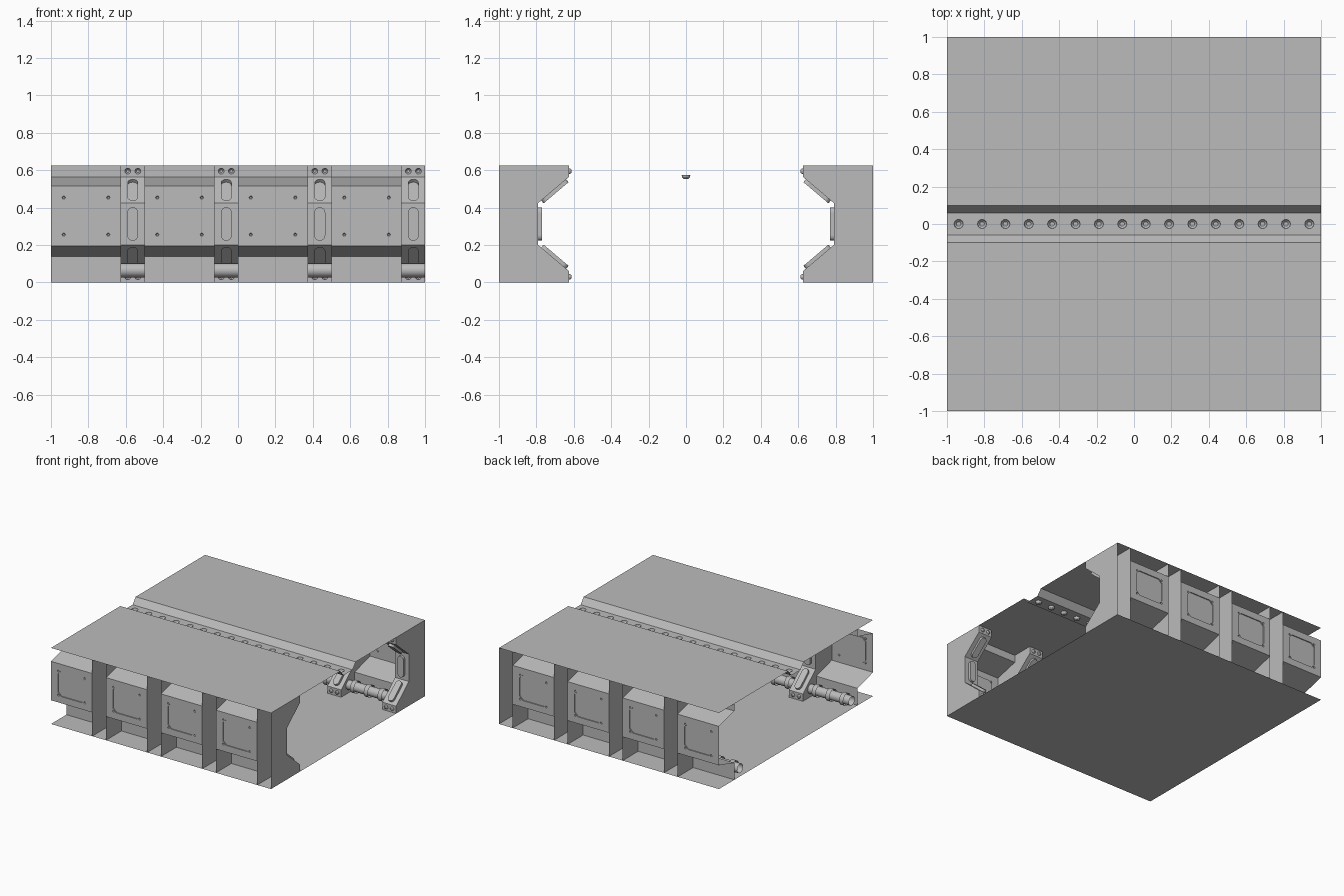
import bpy, bmesh
from math import cos, sin, pi
from mathutils import Vector

cube = bpy.data.objects.get("Cube")
if cube:
    bpy.data.objects.remove(cube, do_unlink=True)

grey = bpy.data.materials.new("plain grey")
grey.use_nodes = True
grey.diffuse_color = (0.5, 0.5, 0.5, 1)
bsdf = grey.node_tree.nodes["Principled BSDF"]
bsdf.inputs["Base Color"].default_value = grey.diffuse_color
bsdf.inputs["Roughness"].default_value = 0.7

HEIGHT = 0.625
PITCH = 0.5
RIB_W = 0.125
BAY_W = PITCH - RIB_W
X = Vector((1, 0, 0))
RIB_CENTRES = [-0.5625 + PITCH * i for i in range(4)]
BAY_CENTRES = [-0.8125 + PITCH * i for i in range(4)]


def finish(name, bm, mirrored=False, smooth=False):
    mesh = bpy.data.meshes.new(name)
    bm.to_mesh(mesh)
    bm.free()
    mesh.materials.append(grey)
    ob = bpy.data.objects.new(name, mesh)
    bpy.context.collection.objects.link(ob)
    if mirrored:
        mod = ob.modifiers.new("other side", 'MIRROR')
        mod.use_axis = (False, True, False)
        mod.use_mirror_merge = False
    if smooth:
        for o in bpy.context.selected_objects:
            o.select_set(False)
        bpy.context.view_layer.objects.active = ob
        ob.select_set(True)
        bpy.ops.object.shade_smooth_by_angle()
    return ob


def loop(bm, points):
    verts = [bm.verts.new(p) for p in points]
    edges = [bm.edges.new((a, b)) for a, b in zip(verts, verts[1:] + verts[:1])]
    return verts, edges


def sheet(bm, centre, up, width, height, pockets=()):
    """Rectangle spanned by x and up, with pockets pushed out along its normal.
    A pocket is (offset x, offset up, outline, [(scale, depth), ...])."""
    centre, up = Vector(centre), Vector(up).normalized()
    normal = X.cross(up)

    def place(a, b, d=0):
        return centre + X * a + up * b + normal * d

    w, h = width / 2, height / 2
    corners = [place(a, b) for a, b in ((-w, -h), (w, -h), (w, h), (-w, h))]
    rim, edges = loop(bm, corners)
    if not pockets:
        bm.faces.new(rim)
        return
    for ox, oy, outline, levels in pockets:
        ring, ring_edges = loop(bm, [place(ox + a, oy + b) for a, b in outline])
        edges += ring_edges
        for scale, depth in levels:
            inner = [bm.verts.new(place(ox + a * scale, oy + b * scale, depth))
                     for a, b in outline]
            for i in range(len(ring)):
                j = (i + 1) % len(ring)
                bm.faces.new((ring[i], ring[j], inner[j], inner[i]))
            ring = inner
        bm.faces.new(ring)
    bmesh.ops.triangle_fill(bm, edges=edges, normal=normal, use_beauty=True)


def circle(r, n=10):
    return [(r * cos(2 * pi * i / n), r * sin(2 * pi * i / n)) for i in range(n)]


def stadium(width, length, n=8):
    r, s = width / 2, (length - width) / 2
    arc = [pi * i / n for i in range(n + 1)]
    return ([(r * cos(t), s + r * sin(t)) for t in arc]
            + [(-r * cos(t), -s - r * sin(t)) for t in arc])


def chamfered(w, h, c):
    w, h = w / 2, h / 2
    return [(w - c, -h), (w, c - h), (w, h - c), (w - c, h),
            (c - w, h), (-w, h - c), (-w, c - h), (c - w, -h)]


def dome(x, y, r, n=10):
    return (x, y, circle(r, n), [(0.87, r * 0.5), (0.5, r * 0.87)])


# Floor
bm = bmesh.new()
sheet(bm, (0, 0, 0), (0, 1, 0), 2, 2)
finish("floor", bm)

# Ceiling halves and the sloping sides of the central groove
bm = bmesh.new()
GROOVE_Z = 0.575
for s in (-1, 1):
    sheet(bm, (0, s * 0.55, HEIGHT), (0, 1, 0), 2, 0.9)
    slope = Vector((0, s * 0.04, HEIGHT - GROOVE_Z))
    sheet(bm, (0, s * 0.08, (HEIGHT + GROOVE_Z) / 2), slope, 2, slope.length)
finish("ceiling", bm)

# Groove bottom with a row of hanging studs
bm = bmesh.new()
for i in range(16):
    sheet(bm, (-0.9375 + i * 0.125, 0, GROOVE_Z), (0, -1, 0), 0.125, 0.12,
          [dome(0, 0, 0.025)])
finish("ceiling_groove", bm)

# Ribs: open-backed channels with studs at the feet and raised slots
PROFILE = [(0.625, 0), (0.625, 0.06), (0.79, 0.2), (0.79, 0.425),
           (0.625, 0.565), (0.625, HEIGHT)]
bm = bmesh.new()
for cx in RIB_CENTRES:
    for k, (a, b) in enumerate(zip(PROFILE, PROFILE[1:])):
        a, b = Vector((cx, *a)), Vector((cx, *b))
        up = b - a
        if k in (0, 4):
            pockets = [dome(s * 0.027, 0, 0.016) for s in (-1, 1)]
        else:
            pockets = [(0, 0, stadium(0.053, 0.175), [(1, 0.02)])]
        sheet(bm, (a + b) / 2, up, RIB_W, up.length, pockets)
    for s in (-1, 1):
        outline = [(1, 0)] + PROFILE + [(1, HEIGHT)]
        bm.faces.new([bm.verts.new((cx + s * RIB_W / 2, y, z)) for y, z in outline])
finish("ribs", bm, mirrored=True)

# Wall bays: skirting, sloping ledges and the outer panel between ribs
WALL = [(0.8, 0), (0.8, 0.14), (1, 0.195), (1, 0.515), (0.8, 0.565), (0.8, HEIGHT)]
bm = bmesh.new()
for cx in BAY_CENTRES:
    for k, (a, b) in enumerate(zip(WALL, WALL[1:])):
        a, b = Vector((cx, *a)), Vector((cx, *b))
        up = b - a
        pockets = []
        if k == 2:
            pockets = [(0, 0, chamfered(0.25, 0.21, 0.03), [(1, 0.008)])]
            pockets += [dome(sx * 0.119, sz * 0.099, 0.009, 8)
                        for sx in (-1, 1) for sz in (-1, 1)]
        sheet(bm, (a + b) / 2, up, BAY_W, up.length, pockets)
finish("wall_panels", bm, mirrored=True)

# Pipe with collars along the foot of each wall
PIPE_Y, PIPE_Z = 0.725, 0.065


def tube(bm, x0, x1, radius, n=16):
    ends = [[bm.verts.new((x, PIPE_Y + a, PIPE_Z + b)) for a, b in circle(radius, n)]
            for x in (x0, x1)]
    for i in range(n):
        j = (i + 1) % n
        bm.faces.new((ends[0][i], ends[0][j], ends[1][j], ends[1][i]))
    return ends


bm = bmesh.new()
tube(bm, -1, 1, 0.038)
finish("pipe", bm, mirrored=True, smooth=True)

bm = bmesh.new()
for cx in BAY_CENTRES:
    for dx in (-0.125, 0, 0.125):
        for end in tube(bm, cx + dx - 0.018, cx + dx + 0.018, 0.05):
            cap = bm.faces.new(end)
            bmesh.ops.inset_individual(bm, faces=[cap], thickness=0.012)
            bm.faces.remove(cap)
bmesh.ops.recalc_face_normals(bm, faces=bm.faces)
finish("pipe_collars", bm, mirrored=True, smooth=True)
